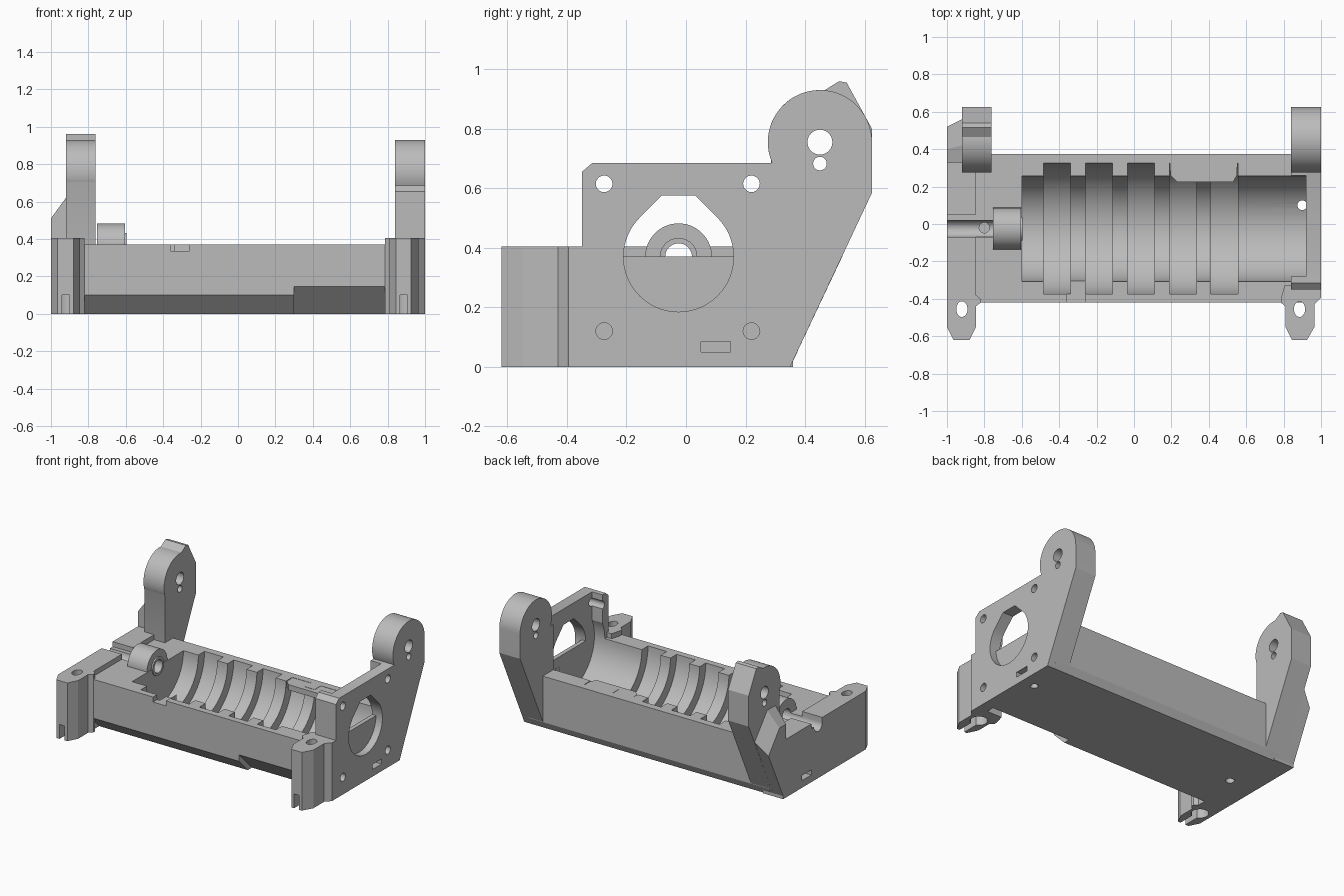
import bpy, bmesh, math
from mathutils import Vector

if "Cube" in bpy.data.objects:
    bpy.data.objects.remove(bpy.data.objects["Cube"], do_unlink=True)

grey = bpy.data.materials.new("plain grey")
grey.use_nodes = True
GREY = (0.5, 0.5, 0.5, 1)
grey.diffuse_color = GREY
grey.node_tree.nodes["Principled BSDF"].inputs["Base Color"].default_value = GREY

AY, AZ = -0.025, 0.37          # bore axis
EY, EZ, ER = 0.45, 0.755, 0.175  # ear pivot


def finish(name, bm):
    bmesh.ops.recalc_face_normals(bm, faces=bm.faces)
    mesh = bpy.data.meshes.new(name)
    bm.to_mesh(mesh)
    bm.free()
    mesh.materials.append(grey)
    obj = bpy.data.objects.new(name, mesh)
    bpy.context.collection.objects.link(obj)
    return obj


def prism(name, outline, lo, hi, axis="x"):
    """Extrude a (y, z) outline along x, or an (x, y) outline along z."""
    def at(p, t):
        return (t, p[0], p[1]) if axis == "x" else (p[0], p[1], t)
    bm = bmesh.new()
    face = bm.faces.new([bm.verts.new(at(p, lo)) for p in outline])
    ext = bmesh.ops.extrude_face_region(bm, geom=[face])
    verts = [v for v in ext["geom"] if isinstance(v, bmesh.types.BMVert)]
    bmesh.ops.translate(bm, vec=Vector(at((0, 0), hi - lo)), verts=verts)
    return finish(name, bm)


def box(name, x0, x1, y0, y1, z0, z1):
    return prism(name, [(y0, z0), (y1, z0), (y1, z1), (y0, z1)], x0, x1)


def arc(cy, cz, r, start, end, n):
    angles = [math.radians(start + (end - start) * i / n) for i in range(n + 1)]
    return [(cy + r * math.cos(a), cz + r * math.sin(a)) for a in angles]


def rod(name, cy, cz, r, lo, hi, axis="x", n=64):
    return prism(name, arc(cy, cz, r, 0, 360, n)[:-1], lo, hi, axis)


def hull(name, points):
    bm = bmesh.new()
    for p in points:
        bm.verts.new(p)
    bmesh.ops.convex_hull(bm, input=bm.verts)
    return finish(name, bm)


def cut(obj, cutters):
    """Subtract the cutters one after another, bake the result, drop the cutters."""
    for c in cutters:
        c.hide_render = True
        mod = obj.modifiers.new("cut", "BOOLEAN")
        mod.operation, mod.solver, mod.object = "DIFFERENCE", "EXACT", c
    bpy.context.view_layer.update()
    graph = bpy.context.evaluated_depsgraph_get()
    baked = bpy.data.meshes.new_from_object(obj.evaluated_get(graph))
    obj.modifiers.clear()
    obj.data = baked
    for c in cutters:
        bpy.data.objects.remove(c, do_unlink=True)


def ear_holes():
    return [rod("pivot_cut", EY, EZ, 0.042, -1.1, 1.1, n=24),
            rod("pin_cut", EY, EZ - 0.072, 0.023, -1.1, 1.1, n=20)]


def slot(x, y):
    """Oval screw slot with a wider foot and a slit opening at the front."""
    oval = [(x + 0.03 * math.cos(a), y + 0.042 * math.sin(a))
            for a in [i * math.tau / 28 for i in range(28)]]
    return [prism("oval_cut", oval, -0.1, 0.6, "z"),
            rod("foot_cut", x, y, 0.055, -0.1, 0.1, "z", 32),
            box("slit_cut", x - 0.02, x + 0.02, -0.7, y, -0.1, 0.1)]


def trough(front_chamfer):
    return [(-0.42 + front_chamfer, 0), (0.35, 0), (0.375, 0.05),
            (0.375, AZ), (-0.42, AZ), (-0.42, front_chamfer)]


def floor_hole():
    return rod("floor_hole_cut", 0.9, 0.1, 0.026, -0.1, 0.3, "z", 20)


def shaft_cuts():
    return [rod("shaft_cut", AY, AZ, 0.045, -1.1, -0.5, n=32),
            box("shaft_open_cut", -1.1, -0.755, -0.07, 0.05, AZ, 0.6),
            rod("screw_cut", -0.8, -0.02, 0.028, 0.26, 0.5, "z", 20),
            rod("screw_base_cut", -0.8, -0.02, 0.028, -0.1, 0.2, "z", 20)]


# Trough body in two lengths, with the ribbed half-round bed
left_body = prism("trough_left", trough(0.1), -0.9, 0.3)
right_body = prism("trough_right", trough(0.145), 0.3, 0.95)
groove_starts = [-0.485, -0.26, -0.035, 0.19, 0.41]
for body in (left_body, right_body):
    cutters = [rod("bed_cut", AY, AZ, 0.282, -0.6, 0.92)]
    cutters += [rod("groove_cut", AY, AZ, 0.35, g, g + 0.145) for g in groove_starts]
    if body is left_body:
        cutters.append(box("notch_cut", -0.36, -0.26, -0.5, -0.2, 0.335, 0.5))
        cutters += shaft_cuts()
    else:
        cutters.append(floor_hole())
    cut(body, cutters)

# Overhanging lip on the back wall
prism("back_lip", [(0.19, 0.37), (0.195, 0.26), (0.23, 0.225), (0.53, 0.225),
                   (0.55, 0.26), (0.555, 0.37)], 0.33, 0.368, "z")

# Left end block with its front tab
left_end = prism("left_end_block", [
    (-1, 0.36), (-1, -0.55), (-0.965, -0.62), (-0.88, -0.62), (-0.845, -0.55),
    (-0.845, -0.44), (-0.82, -0.42), (-0.82, -0.4), (-0.845, -0.38),
    (-0.845, 0.36)], 0, 0.405, "z")
cut(left_end, slot(-0.92, -0.455) + shaft_cuts()
    + [box("side_slot_cut", -1.1, -0.95, 0.05, 0.15, 0.05, 0.085)])

# Shaft bearing
bearing = rod("bearing", AY, AZ, 0.112, -0.755, -0.605)
cut(bearing, [rod("bore_cut", AY, AZ, 0.045, -0.9, -0.5, n=32)])
collar = rod("bearing_collar", AY, AZ, 0.063, -0.62, -0.595, n=40)
cut(collar, [rod("bore_cut", AY, AZ, 0.045, -0.9, -0.5, n=32)])

# Left ear with pointed tip
left_ear = prism("left_ear", [(0.285, 0.0), (0.285, 0.70)]
                 + arc(EY, EZ, ER, 195, 85, 28)
                 + [(0.515, 0.96), (0.54, 0.955), (0.625, 0.8),
                    (0.625, 0.585), (0.35, 0)], -0.92, -0.762)
cut(left_ear, ear_holes())
hull("left_ear_gusset", [
    (-0.92, 0.33, 0), (-0.92, 0.33, 0.62), (-0.92, 0.42, 0.62), (-0.92, 0.56, 0.45),
    (-0.92, 0.35, 0), (-1, 0.33, 0), (-1, 0.33, 0.51), (-1, 0.4, 0.51),
    (-1, 0.52, 0.36), (-1, 0.35, 0)])

# Right end plate with drive opening
plate = prism("right_plate", [(-0.35, 0), (-0.35, 0.655), (-0.315, 0.685), (0.285, 0.685)]
              + arc(EY, EZ, ER, 203, 0, 40) + [(0.625, 0.585), (0.35, 0)], 0.92, 1)


def teardrop():
    k = 0.575 - AZ
    half = 0.185 * math.sqrt(2) - k
    return prism("opening_cut", [(AY + half, 0.575), (AY - half, 0.575)]
                 + arc(AY, AZ, 0.185, 135, 405, 48), 0.8, 1.1)


def plate_holes():
    holes = [rod("bolt_cut", y, z, 0.028, lo, 1.1, n=20)
             for y in (-0.275, 0.22) for z, lo in ((0.12, 0.93), (0.615, 0.8))]
    return holes + [box("side_slot_cut", 0.95, 1.1, 0.05, 0.15, 0.05, 0.085)]


cut(plate, [teardrop()] + plate_holes() + ear_holes())

# Thickened front and back edges of the plate
front_flange = prism("plate_front_flange", [
    (-0.35, 0.1), (-0.35, 0.655), (-0.315, 0.685), (-0.28, 0.685), (-0.28, 0.1)], 0.84, 0.93)
cut(front_flange, [rod("bed_cut", AY, AZ, 0.282, 0.8, 0.92),
                   rod("bolt_cut", -0.275, 0.615, 0.028, 0.8, 1.1, n=20)])
right_ear = prism("right_ear", [(0.26, 0.3), (0.26, 0.685), (0.285, 0.685)]
                  + arc(EY, EZ, ER, 203, 0, 40)
                  + [(0.625, 0.585), (0.35, 0), (0.34, 0)], 0.84, 0.93)
cut(right_ear, ear_holes())

# Right front tab
right_tab = prism("right_front_tab", [
    (0.785, -0.4), (0.785, -0.42), (0.81, -0.44), (0.81, -0.55), (0.845, -0.62),
    (0.925, -0.62), (0.965, -0.55), (0.965, -0.43), (1, -0.395), (1, -0.33),
    (0.805, -0.33)], 0, 0.405, "z")
cut(right_tab, slot(0.885, -0.455) + [rod("bed_cut", AY, AZ, 0.282, 0.7, 0.92)])

# Smooth the round surfaces, keep the edges crisp
for obj in bpy.context.view_layer.objects:
    obj.select_set(obj.type == "MESH")
    if obj.type == "MESH":
        bpy.context.view_layer.objects.active = obj
bpy.ops.object.shade_smooth_by_angle(angle=math.radians(25))
